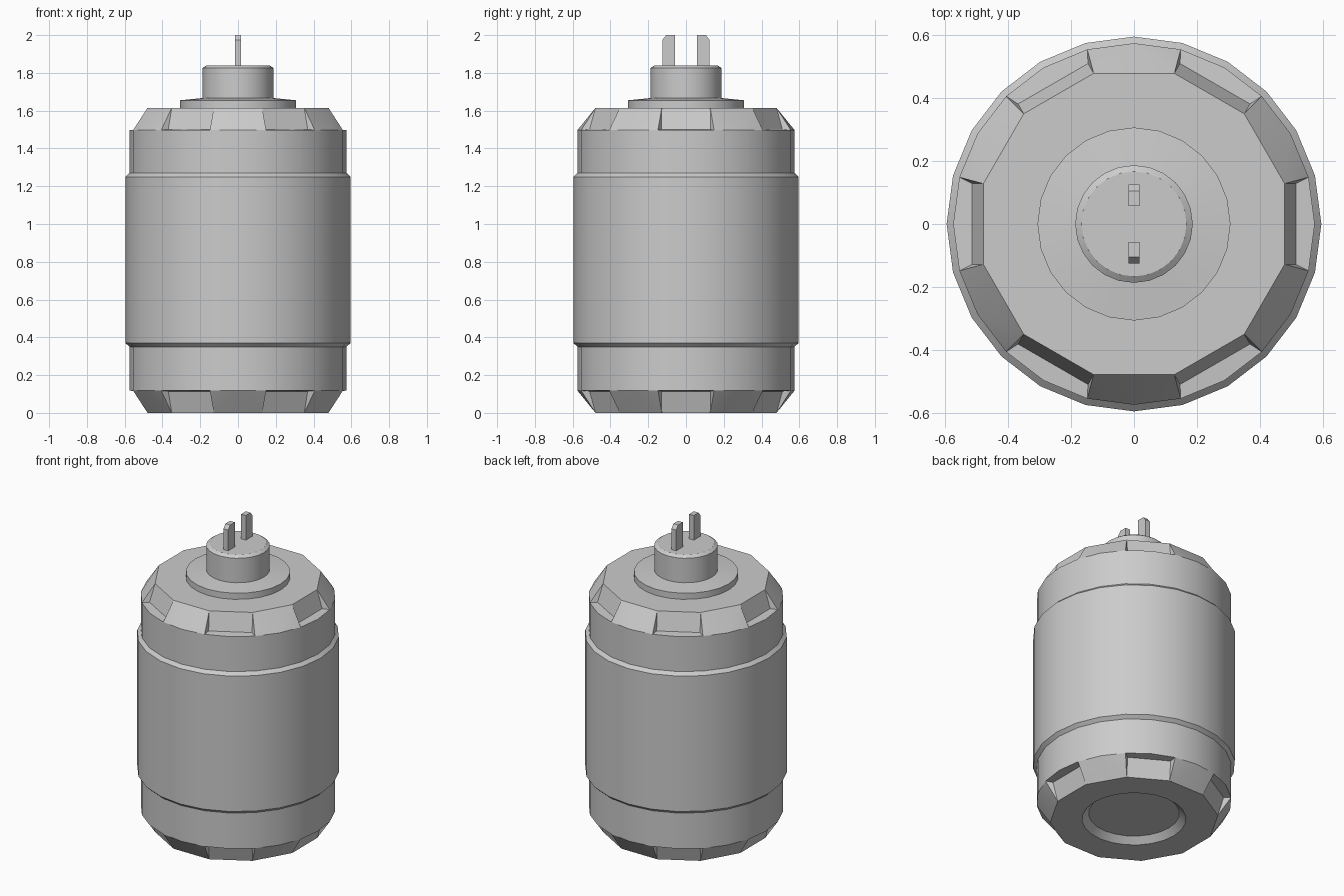
import bpy, bmesh, math

if "Cube" in bpy.data.objects:
    bpy.data.objects.remove(bpy.data.objects["Cube"])

SIDES = 24
HEIGHT = 1.615          # canister body without terminal
R_BODY, R_RIM, R_HOLE = 0.575, 0.496, 0.307
Z_LEDGE = 1.497


def polar(r, deg, z):
    a = math.radians(deg)
    return (r * math.cos(a), r * math.sin(a), z)


def finish(name, bm, flip_check=None):
    bmesh.ops.remove_doubles(bm, verts=bm.verts, dist=1e-5)
    me = bpy.data.meshes.new(name)
    bm.to_mesh(me)
    bm.free()
    ob = bpy.data.objects.new(name, me)
    bpy.context.collection.objects.link(ob)
    bpy.ops.object.select_all(action='DESELECT')
    ob.select_set(True)
    bpy.context.view_layer.objects.active = ob
    bpy.ops.object.shade_smooth_by_angle(angle=math.radians(20))
    return ob


def lathe(name, profile, close_end=False):
    """Revolve (radius, z) points; profile runs upward on the outside."""
    bm = bmesh.new()
    rings = [[bm.verts.new(polar(r, i * 360 / SIDES, z)) for i in range(SIDES)]
             for r, z in profile]
    for lo, hi in zip(rings, rings[1:]):
        for i in range(SIDES):
            j = (i + 1) % SIDES
            bm.faces.new((lo[i], lo[j], hi[j], hi[i]))
    if close_end:
        bm.faces.new(rings[-1])
    return finish(name, bm)


def end_cap(name, bottom=False):
    """Chamfered end with six notches; the bottom one is mirrored in z."""
    bm = bmesh.new()

    def face(*pts):
        if bottom:
            pts = [(x, y, HEIGHT - z) for x, y, z in reversed(pts)]
        bm.faces.new([bm.verts.new(p) for p in pts])

    for k in range(12):
        c = k * 30
        a, m, b = (polar(R_BODY, c + d, Z_LEDGE) for d in (-15, 0, 15))
        ra, rb = (polar(R_RIM, c + d, HEIGHT) for d in (-15, 15))
        # flat end face around the central opening
        face(ra, rb, *(polar(R_HOLE, c + d, HEIGHT) for d in (15, 0, -15)))
        if k % 2:
            # raised chamfer
            face(a, m, ra)
            face(m, rb, ra)
            face(m, b, rb)
        else:
            # notch: back wall, two sides and ledge
            fa, fb = (polar(0.531, c + d, Z_LEDGE + 0.004) for d in (-14, 14))
            face(fa, fb, rb, ra)
            face(a, fa, ra)
            face(fb, b, rb)
            face(a, m, b, fb, fa)
    return finish(name, bm)


def prong(name, side):
    """Flat contact blade with its outer top corner cut."""
    outline = [(0.057, 1.83), (0.125, 1.83), (0.125, 1.975), (0.105, 2.0), (0.057, 2.0)]
    bm = bmesh.new()
    base = bm.faces.new([bm.verts.new((-0.017, side * y, z)) for y, z in outline])
    ext = bmesh.ops.extrude_face_region(bm, geom=[base], use_keep_orig=True)
    bmesh.ops.translate(bm, vec=(0.034, 0, 0),
                        verts=[v for v in ext['geom'] if isinstance(v, bmesh.types.BMVert)])
    bmesh.ops.recalc_face_normals(bm, faces=bm.faces)
    return finish(name, bm)


# Main canister wall with the wider middle sleeve
lathe("canister_wall", [(R_BODY, HEIGHT - Z_LEDGE), (R_BODY, 0.35), (0.596, 0.37),
                        (0.596, 1.25), (R_BODY, 1.27), (R_BODY, Z_LEDGE)])

# Notched ends
end_cap("top_cap")
end_cap("bottom_cap", bottom=True)

# Shallow dish in the underside (inner surface, so built from floor down)
dish = lathe("bottom_dish", [(R_HOLE, 0), (0.268, 0.038)], close_end=True)
dish.data.flip_normals()

# Collar and terminal on top
lathe("terminal_collar", [(R_HOLE, HEIGHT), (R_HOLE, 1.655), (0.187, 1.667)])
lathe("terminal_neck", [(0.187, 1.66), (0.187, 1.826), (0.167, 1.84)], close_end=True)

# Pair of contact blades
for side, label in ((-1, "front"), (1, "back")):
    prong(f"{label}_contact", side)
